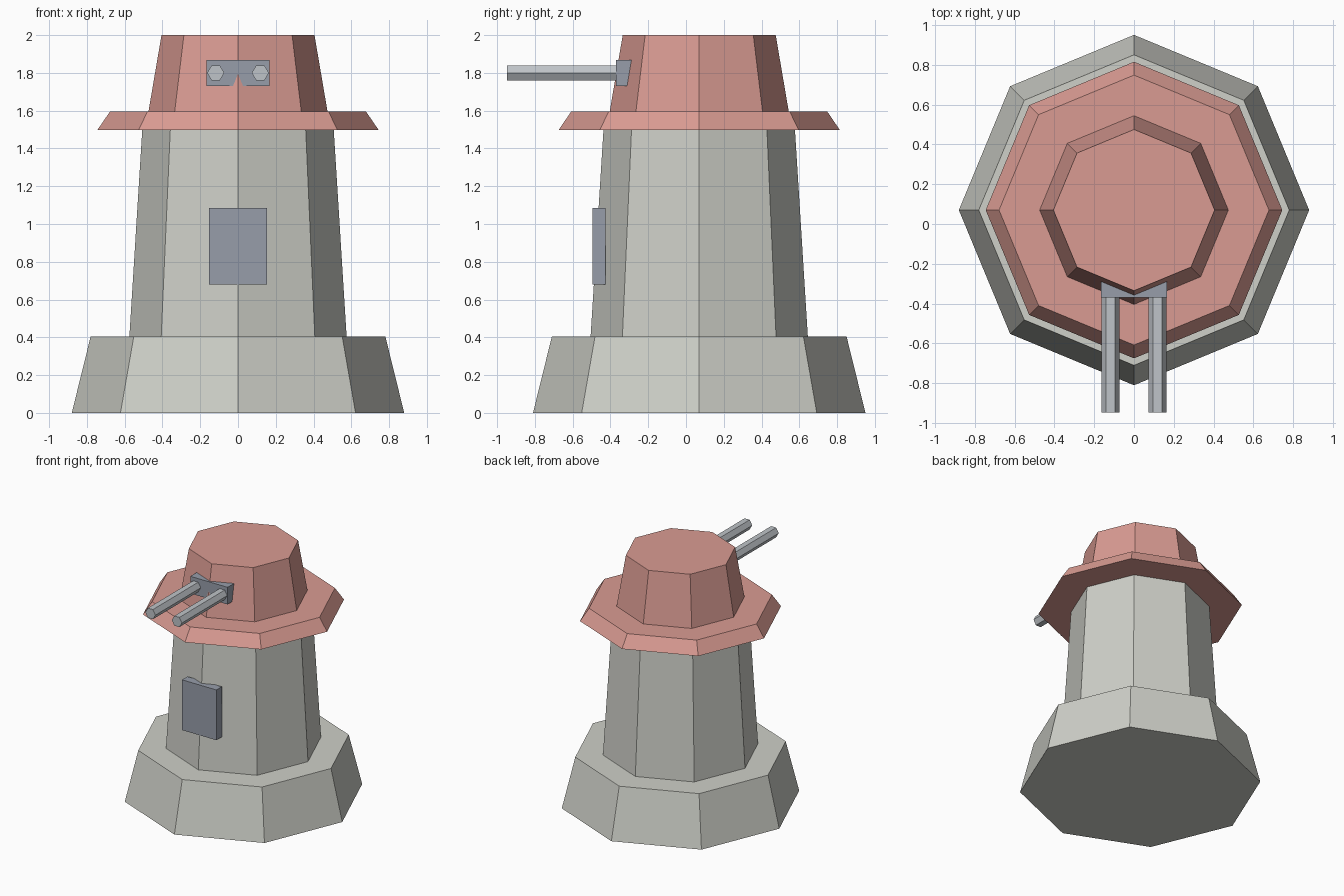
import bpy
from math import radians

if "Cube" in bpy.data.objects:
    bpy.data.objects.remove(bpy.data.objects["Cube"])

CY = 0.07  # y of the tower axis


def material(name, rgb):
    m = bpy.data.materials.new(name)
    m.diffuse_color = (*rgb, 1)
    m.use_nodes = True
    m.node_tree.nodes["Principled BSDF"].inputs["Base Color"].default_value = m.diffuse_color
    return m


STONE = material("stone", (0.62, 0.63, 0.58))
RED = material("red_roof", (0.70, 0.33, 0.29))
SLATE = material("slate", (0.31, 0.34, 0.40))
STEEL = material("steel", (0.52, 0.55, 0.58))


def finish(name, mat):
    ob = bpy.context.object
    ob.name = name
    ob.data.materials.append(mat)
    return ob


def tier(name, z0, z1, r0, r1, mat):
    """Tapered octagonal tier with corners on the x and y axes."""
    bpy.ops.mesh.primitive_cone_add(vertices=8, radius1=r0, radius2=r1, depth=z1 - z0,
                                    location=(0, CY, (z0 + z1) / 2))
    return finish(name, mat)


def box(name, x, y, z, mat):
    """Box from (min, max) ranges."""
    bpy.ops.mesh.primitive_cube_add(size=1, location=[sum(r) / 2 for r in (x, y, z)])
    ob = finish(name, mat)
    ob.scale = [r[1] - r[0] for r in (x, y, z)]
    return ob


# Tower tiers
tier("tower_base", 0, 0.405, 0.88, 0.78, STONE)
tier("tower_body", 0.405, 1.497, 0.575, 0.507, STONE)
tier("roof_brim", 1.497, 1.595, 0.745, 0.678, RED)
tier("turret_cap", 1.595, 2.0, 0.474, 0.405, RED)

# Door and gun mount, set into the front corner
box("door", (-0.153, 0.153), (-0.494, -0.425), (0.68, 1.085), SLATE)
box("gun_mount", (-0.166, 0.166), (-0.37, -0.25), (1.73, 1.868), SLATE)

# Twin hexagonal barrels
for side, sx in (("left", -1), ("right", 1)):
    y0, y1 = -0.947, -0.33
    bpy.ops.mesh.primitive_cylinder_add(vertices=6, radius=0.045, depth=y1 - y0,
                                        location=(sx * 0.118, (y0 + y1) / 2, 1.8),
                                        rotation=(radians(90), radians(30), 0))
    finish(f"barrel_{side}", STEEL)
